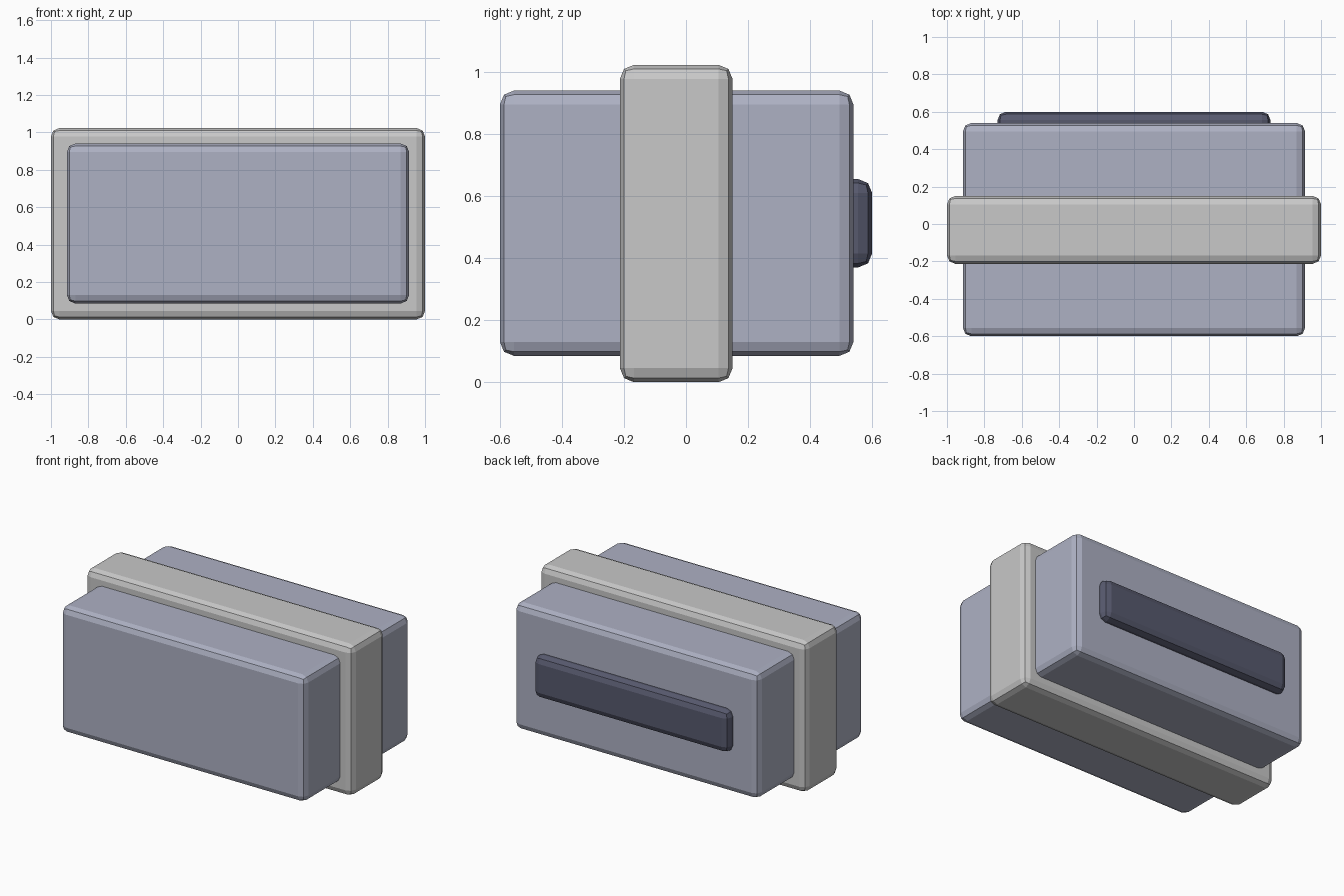
import bpy
import bmesh

if "Cube" in bpy.data.objects:
    bpy.data.objects.remove(bpy.data.objects["Cube"])


def material(name, color):
    m = bpy.data.materials.new(name)
    m.diffuse_color = (*color, 1.0)
    m.use_nodes = True
    m.node_tree.nodes["Principled BSDF"].inputs["Base Color"].default_value = m.diffuse_color
    return m


def bevelled_box(name, x, y, z, mat, bevel=0.045):
    """Box from (min, max) ranges with two-segment rounded edges."""
    bm = bmesh.new()
    bmesh.ops.create_cube(bm, size=1.0)
    for v in bm.verts:
        for i, (lo, hi) in enumerate((x, y, z)):
            v.co[i] = hi if v.co[i] > 0 else lo
    bmesh.ops.bevel(bm, geom=bm.edges[:], offset=bevel, segments=2,
                    profile=0.5, affect='EDGES')
    bmesh.ops.recalc_face_normals(bm, faces=bm.faces[:])
    mesh = bpy.data.meshes.new(name)
    bm.to_mesh(mesh)
    bm.free()
    mesh.materials.append(mat)
    obj = bpy.data.objects.new(name, mesh)
    bpy.context.collection.objects.link(obj)
    return obj


blue_grey = material("blue grey", (0.42, 0.44, 0.55))
light_grey = material("light grey", (0.58, 0.58, 0.58))
dark_slate = material("dark slate", (0.095, 0.10, 0.155))

# Main block
bevelled_box("body", (-0.915, 0.915), (-0.60, 0.54), (0.085, 0.94), blue_grey)
# Wide band wrapped around the block
bevelled_box("band", (-1.0, 1.0), (-0.213, 0.15), (0.0, 1.023), light_grey)
# Raised dark bar on the back
bevelled_box("back_bar", (-0.73, 0.73), (0.44, 0.60), (0.37, 0.655), dark_slate)
